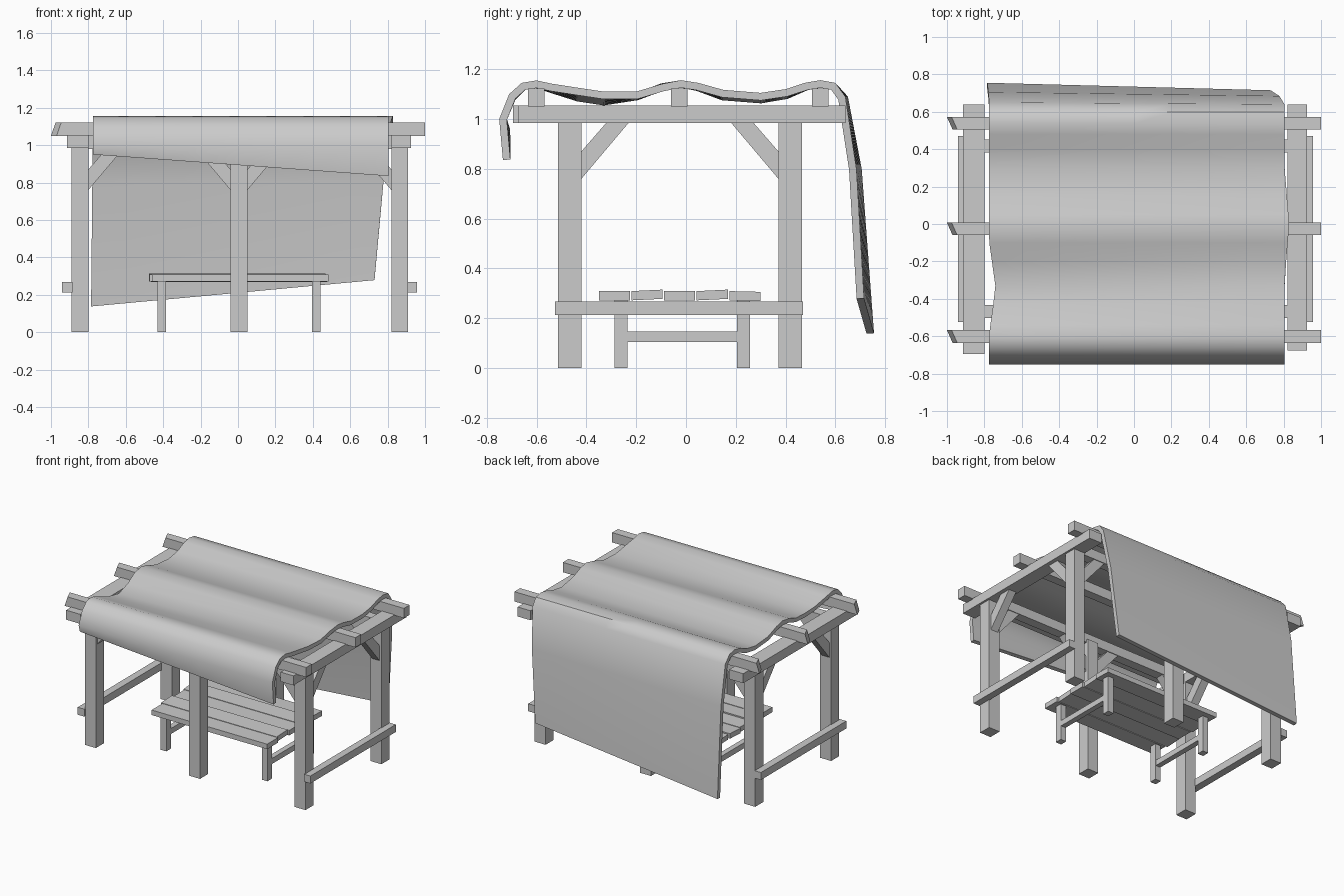
import bpy, bmesh
from math import radians

cube = bpy.data.objects.get("Cube")
if cube:
    bpy.data.objects.remove(cube, do_unlink=True)

grey = bpy.data.materials.new("plain grey")
grey.use_nodes = True
GREY = (0.6, 0.6, 0.6, 1)
grey.diffuse_color = GREY
grey.node_tree.nodes["Principled BSDF"].inputs["Base Color"].default_value = GREY


def finish(name, bm):
    bmesh.ops.recalc_face_normals(bm, faces=bm.faces)
    mesh = bpy.data.meshes.new(name)
    bm.to_mesh(mesh)
    bm.free()
    mesh.materials.append(grey)
    obj = bpy.data.objects.new(name, mesh)
    bpy.context.collection.objects.link(obj)
    return obj


def box(name, x, y, z, shape=None):
    """Box from (low, high) ranges; shape may adjust each vertex."""
    bm = bmesh.new()
    bmesh.ops.create_cube(bm, size=1)
    for v in bm.verts:
        for i, (lo, hi) in enumerate((x, y, z)):
            v.co[i] = lo if v.co[i] < 0 else hi
        if shape:
            shape(v.co)
    return finish(name, bm)


def brace(name, axis, start, direction, across):
    """Diagonal strut from a post side up to the beam, along x (0) or y (1)."""
    outline = [(0, 0.76), (0, 0.87), (0.1, 0.985), (0.19, 0.985)]
    bm = bmesh.new()
    rings = []
    for side in (-0.03, 0.03):
        ring = []
        for run, z in outline:
            co = [across + side, across + side, z]
            co[axis] = start + direction * run
            ring.append(bm.verts.new(co))
        rings.append(ring)
        bm.faces.new(ring)
    for i in range(4):
        j = (i + 1) % 4
        bm.faces.new((rings[0][i], rings[0][j], rings[1][j], rings[1][i]))
    return finish(name, bm)


# Six posts, with headers and struts along each row
post_x = {"right": -0.845, "middle": 0.005, "left": 0.865}
post_y = {"front": -0.467, "back": 0.418}
for row, y in post_y.items():
    for side, x in post_x.items():
        box(f"{row}_{side}_post", (x - 0.045, x + 0.045), (y - 0.047, y + 0.047), (0, 1.0))
        for d in (-1, 1):
            if (side, d) not in (("right", -1), ("left", 1)):
                brace(f"{row}_{side}_brace", 0, x + d * 0.045, d, y)
        if side != "middle":
            d = 1 if row == "front" else -1
            brace(f"{row}_{side}_side_brace", 1, y + d * 0.047, d, x)
    box(f"{row}_header", (-0.82, 0.84), (y - 0.035, y + 0.035), (0.98, 1.05))

# Side beams and low rails
box("right_side_beam", (-0.915, -0.8), (-0.695, 0.64), (0.985, 1.055))
box("left_side_beam", (0.82, 0.925), (-0.675, 0.64), (0.985, 1.055))
box("right_rail", (-0.94, -0.885), (-0.525, 0.47), (0.213, 0.268))
box("left_rail", (0.905, 0.958), (-0.525, 0.47), (0.213, 0.268))


# Three rafters with a slanted cut at one end
def slant_cut(co):
    if co.x < 0:
        co.x += 0.025 * (co.z > 1.08)
        co.x += 0.03 * (min(abs(co.y - f) for f in (-0.635, -0.06, 0.505)) < 0.01)


for name, y in (("front", -0.635), ("middle", -0.06), ("back", 0.505)):
    box(f"{name}_rafter", (-1, 1), (y, y + 0.067), (1.05, 1.122), slant_cut)

# Table: uneven planks, legs and stretchers
for i, tilt in enumerate((0, 0.006, 0, 0.006, -0.003)):
    y = -0.35 + i * 0.131
    shift = (0.008, -0.006, 0.004, -0.008, 0.002)[i]

    def warp(co, mid=y + 0.06, tilt=tilt):
        co.z += tilt * (co.y > mid)
    box(f"table_plank_{i + 1}", (-0.468 + shift, 0.475 + shift), (y, y + 0.125), (0.272, 0.309), warp)
for side, x in (("right", -0.43), ("left", 0.395)):
    for row, y in (("front", -0.287), ("back", 0.205)):
        box(f"table_{row}_{side}_leg", (x, x + 0.046), (y, y + 0.052), (0, 0.275))
    box(f"table_{side}_stretcher", (x + 0.003, x + 0.043), (-0.24, 0.21), (0.105, 0.146))

# Draped cloth: y, height at the right edge, height at the left edge
drape = [
    (-0.735, 0.95, 0.835), (-0.75, 1.0, 1.0), (-0.71, 1.095, 1.1), (-0.66, 1.145, 1.145),
    (-0.6, 1.155, 1.155), (-0.54, 1.135, 1.142), (-0.43, 1.1, 1.125), (-0.33, 1.085, 1.11),
    (-0.2, 1.105, 1.11), (-0.1, 1.143, 1.14), (-0.02, 1.156, 1.156), (0.05, 1.142, 1.145),
    (0.15, 1.105, 1.117), (0.3, 1.093, 1.105), (0.4, 1.11, 1.12), (0.48, 1.145, 1.146),
    (0.54, 1.156, 1.156), (0.6, 1.145, 1.145), (0.64, 1.09, 1.09), (0.69, 0.8, 0.8),
    (0.73, 0.14, 0.28),
]
COLS = 8
bm = bmesh.new()
grid = []
for y, z_right, z_left in drape:
    drop = max(0, (1.1 - z_left) / 0.82) if y > 0.6 else 0
    x_right = -0.775 + 0.035 * max(0, 1 - abs(y + 0.34) / 0.25) - 0.01 * drop
    x_left = 0.805 + 0.025 * max(0, 1 - abs(y) / 0.3) - 0.075 * drop
    row = []
    for c in range(COLS + 1):
        t = c / COLS
        # The hanging back flap swings outward on one side
        dy = drop * (0.015 - 0.03 * t) + 0.01 * (1 - t) * (y > 0.63)
        row.append(bm.verts.new((x_right + (x_left - x_right) * t, y + dy,
                                 z_right + (z_left - z_right) * t)))
    grid.append(row)
for a, b in zip(grid, grid[1:]):
    for c in range(COLS):
        bm.faces.new((a[c], a[c + 1], b[c + 1], b[c]))
cloth = finish("cloth_cover", bm)
if sum(p.normal.z for p in cloth.data.polygons) < 0:
    cloth.data.flip_normals()
thick = cloth.modifiers.new("thickness", "SOLIDIFY")
thick.thickness = 0.03
thick.offset = -1
thick.use_even_offset = True
bpy.ops.object.select_all(action="DESELECT")
cloth.select_set(True)
bpy.context.view_layer.objects.active = cloth
bpy.ops.object.modifier_apply(modifier=thick.name)
bpy.ops.object.shade_smooth_by_angle(angle=radians(40))
